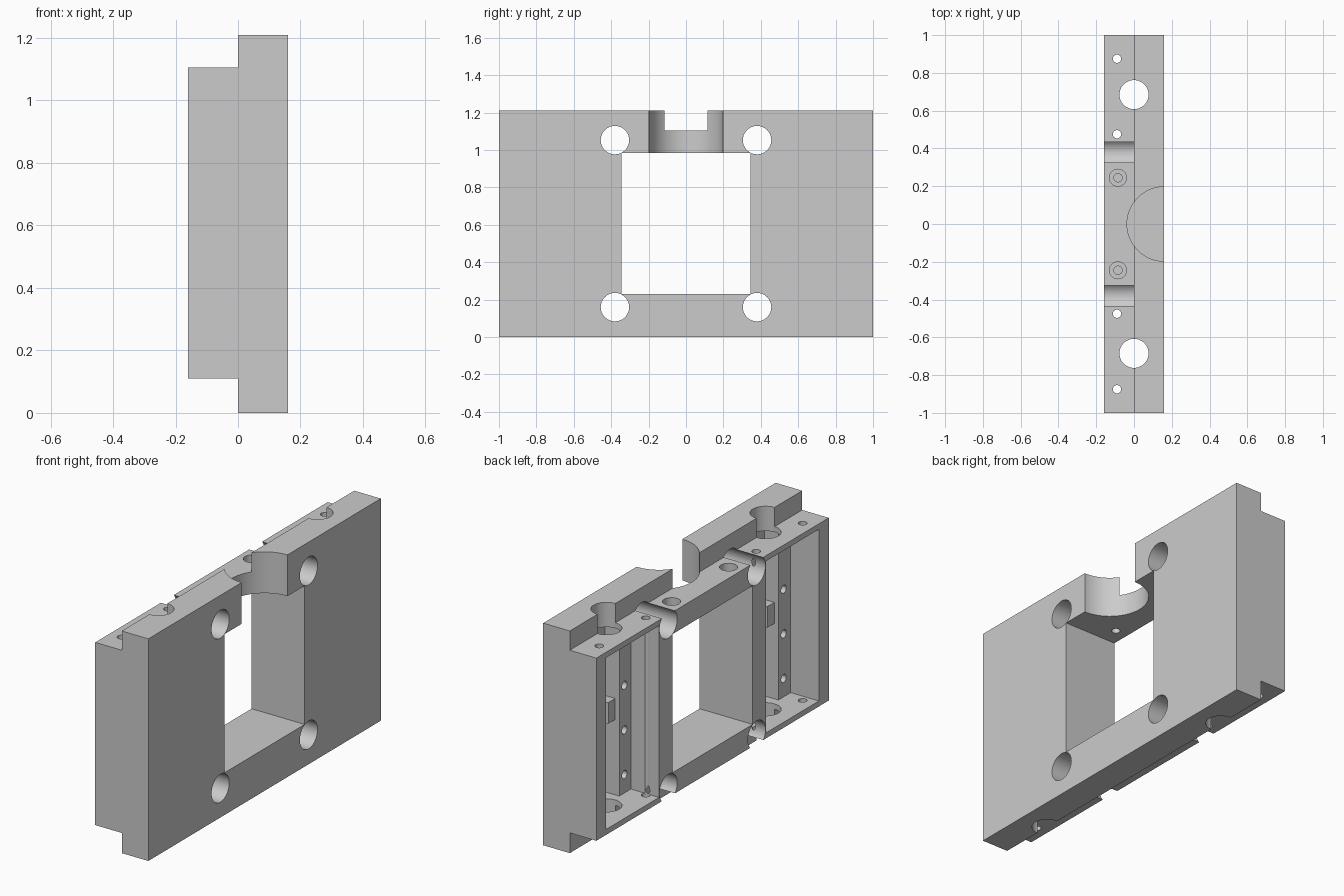
import bpy, bmesh, math
from mathutils import Matrix

cube = bpy.data.objects.get("Cube")
if cube:
    bpy.data.objects.remove(cube, do_unlink=True)

grey = bpy.data.materials.new("plain grey")
grey.use_nodes = True
grey.diffuse_color = (0.6, 0.6, 0.6, 1)
grey.node_tree.nodes["Principled BSDF"].inputs["Base Color"].default_value = (0.6, 0.6, 0.6, 1)


def make(name, bm):
    bmesh.ops.recalc_face_normals(bm, faces=bm.faces)
    mesh = bpy.data.meshes.new(name)
    bm.to_mesh(mesh)
    bm.free()
    mesh.materials.append(grey)
    obj = bpy.data.objects.new(name, mesh)
    bpy.context.collection.objects.link(obj)
    return obj


# Stepped plate: side profile in x and z, extruded along y
PROFILE = [(0, 0), (0.16, 0), (0.16, 1.21), (0, 1.21),
           (0, 1.105), (-0.16, 1.105), (-0.16, 0.11), (0, 0.11)]
bm = bmesh.new()
face = bm.faces.new([bm.verts.new((x, -1, z)) for x, z in PROFILE])
ext = bmesh.ops.extrude_face_region(bm, geom=[face])
bmesh.ops.translate(bm, vec=(0, 2, 0),
                    verts=[v for v in ext["geom"] if isinstance(v, bmesh.types.BMVert)])
body = make("mounting_plate", bm)


def cut(bm):
    cutter = make("cutter", bm)
    cutter.hide_render = True
    mod = body.modifiers.new("cut", "BOOLEAN")
    mod.operation = "DIFFERENCE"
    mod.solver = "EXACT"
    mod.object = cutter
    bpy.context.view_layer.objects.active = body
    bpy.ops.object.modifier_apply(modifier=mod.name)
    bpy.data.objects.remove(cutter, do_unlink=True)


def cut_box(x0, x1, y0, y1, z0, z1):
    bm = bmesh.new()
    bmesh.ops.create_cube(bm, size=1)
    bmesh.ops.scale(bm, vec=(x1 - x0, y1 - y0, z1 - z0), verts=bm.verts)
    bmesh.ops.translate(bm, vec=((x0 + x1) / 2, (y0 + y1) / 2, (z0 + z1) / 2), verts=bm.verts)
    cut(bm)


def cut_hole(axis, a, b, r, lo, hi, sides=48):
    """Round hole along x at (y, z) = (a, b), or along z at (x, y) = (a, b)."""
    bm = bmesh.new()
    bmesh.ops.create_cone(bm, cap_ends=True, segments=sides, radius1=r, radius2=r, depth=hi - lo)
    mid = (lo + hi) / 2
    if axis == "x":
        bmesh.ops.rotate(bm, matrix=Matrix.Rotation(math.pi / 2, 3, "Y"), verts=bm.verts)
        bmesh.ops.translate(bm, vec=(mid, a, b), verts=bm.verts)
    else:
        bmesh.ops.translate(bm, vec=(a, b, mid), verts=bm.verts)
    cut(bm)


def cut_side_box(side, x0, x1, y0, y1, z0, z1):
    ys = sorted((side * y0, side * y1))
    cut_box(x0, x1, ys[0], ys[1], z0, z1)


# Central window and round notch above it
cut_box(-0.5, 0.5, -0.345, 0.345, 0.23, 0.985)
cut_hole("z", 0.16, 0, 0.197, 0.9, 1.4, 96)

for s in (-1, 1):
    # Rear pocket, with a deeper channel split by a middle rib
    cut_side_box(s, -0.3, 0.01, 0.46, 0.915, 0.14, 1.075)
    cut_side_box(s, -0.05, 0.035, 0.56, 0.81, 0.14, 1.075)
    for z0, z1 in ((0.14, 0.55), (0.665, 1.075)):
        cut_side_box(s, -0.04, 0.095, 0.56, 0.81, z0, z1)

    # Large corner holes and vertical rod hole
    for z in (0.16, 1.053):
        cut_hole("x", s * 0.38, z, 0.076, -0.5, 0.5)
    cut_hole("z", 0, s * 0.685, 0.077, -0.5, 1.5)

    # Small vertical screw holes
    for y in (0.475, 0.875):
        cut_hole("z", -0.09, s * y, 0.022, -0.1, 1.3, 24)

    # Counterbored holes above the window
    cut_hole("z", -0.085, s * 0.245, 0.045, 1.045, 1.3, 32)
    cut_hole("z", -0.085, s * 0.245, 0.022, 0.9, 1.2, 24)

    # Blind screw holes beside the channel
    for y in (0.515, 0.855):
        for i in range(4):
            cut_hole("x", s * y, 0.24 + 0.243 * i, 0.022, -0.05, 0.1, 20)

bpy.ops.object.select_all(action="DESELECT")
body.select_set(True)
bpy.context.view_layer.objects.active = body
bpy.ops.object.shade_smooth_by_angle(angle=math.radians(30))
